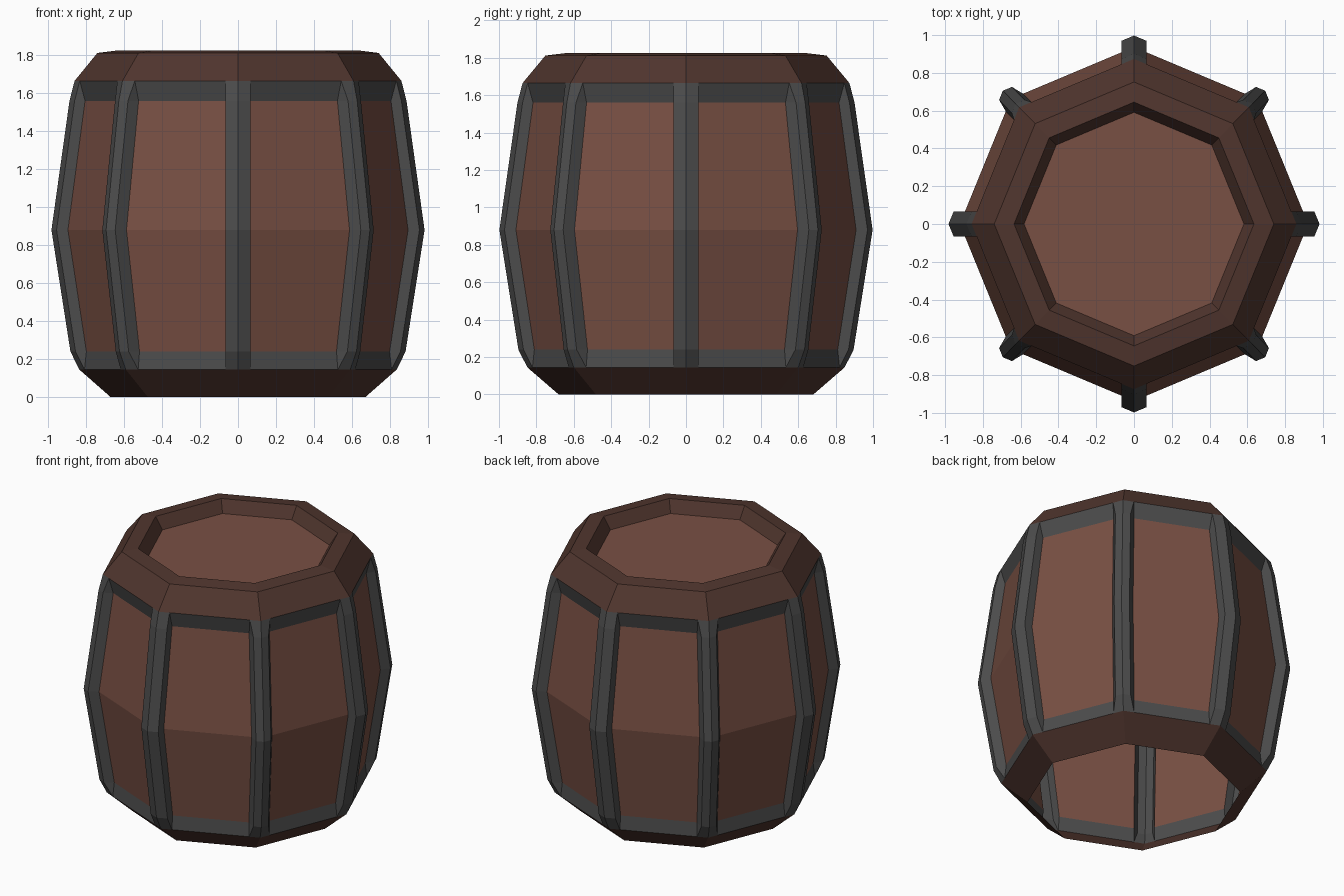
import bpy, bmesh
from math import sin, cos, tan, pi

if "Cube" in bpy.data.objects:
    bpy.data.objects.remove(bpy.data.objects["Cube"])

SIDES = 8
YS = 1.016                      # barrel is very slightly deeper than wide
SLOPE = tan(pi / SIDES)


def material(name, rgb):
    m = bpy.data.materials.new(name)
    m.diffuse_color = (*rgb, 1)
    m.use_nodes = True
    m.node_tree.nodes["Principled BSDF"].inputs["Base Color"].default_value = m.diffuse_color
    return m


WOOD = material("wood", (0.19, 0.08, 0.057))
DARK = material("dark_wood", (0.08, 0.036, 0.027))
IRON = material("iron", (0.072, 0.072, 0.072))


def pt(k, r, z, lat=0.0):
    """Point on the octagon of corner radius r, moved sideways from corner k."""
    a = 2 * pi * k / SIDES
    d = r - abs(lat) * SLOPE
    return (d * cos(a) - lat * sin(a), (d * sin(a) + lat * cos(a)) * YS, z)


def build(name, faces, mat):
    bm = bmesh.new()
    for f in faces:
        bm.faces.new([bm.verts.new(p) for p in f])
    bmesh.ops.remove_doubles(bm, verts=bm.verts, dist=1e-4)
    me = bpy.data.meshes.new(name)
    bm.to_mesh(me)
    bm.free()
    me.materials.append(mat)
    ob = bpy.data.objects.new(name, me)
    bpy.context.collection.objects.link(ob)
    return ob


def shell(profile):
    """Octagonal wall through (radius, z) pairs."""
    return [[pt(k, r0, z0), pt(k + 1, r0, z0), pt(k + 1, r1, z1), pt(k, r1, z1)]
            for (r0, z0), (r1, z1) in zip(profile, profile[1:])
            for k in range(SIDES)]


HALF = 0.065                    # half width of an upright strap
# (z, stave radius, strap radius)
ROWS = [(0.145, 0.835, 0.835), (0.24, 0.825, 0.882), (0.88, 0.922, 0.982),
        (1.56, 0.832, 0.887), (1.665, 0.86, 0.86)]


def panels(rows):
    """Wall panels between neighbouring straps."""
    return [[pt(k, r0, z0, HALF), pt(k + 1, r0, z0, -HALF),
             pt(k + 1, r1, z1, -HALF), pt(k, r1, z1, HALF)]
            for (z0, r0, _), (z1, r1, _) in zip(rows, rows[1:])
            for k in range(SIDES)]


def strap(k):
    """Raised upright strap on corner k, flush with the rims at both ends."""
    top = HALF if k % 2 == 0 else 0.048
    sections = []
    for z, base, out in ROWS:
        w = top if out > base else HALF
        sections.append([pt(k, base, z, -HALF), pt(k, out, z, -w), pt(k, out, z),
                         pt(k, out, z, w), pt(k, base, z, HALF)])
    faces = []
    for a, b in zip(sections, sections[1:]):
        for i in range(4):
            quad = []
            for p in (a[i], a[i + 1], b[i + 1], b[i]):
                if p not in quad:
                    quad.append(p)
            faces.append(quad)
    return faces


# Staves
build("staves", panels(ROWS[1:4]), WOOD)

# Iron hoops and upright straps
build("lower_hoop", panels(ROWS[:2]), IRON)
build("upper_hoop", panels(ROWS[3:]), IRON)
build("upright_straps", [f for k in range(SIDES) for f in strap(k)], IRON)

# Open bottom rim, top rim with recess wall
build("bottom_rim", shell([(0.67, 0.0), (0.835, 0.145)]), DARK)
build("top_rim", shell([(0.86, 1.665), (0.74, 1.812), (0.635, 1.825), (0.582, 1.745)]), DARK)

# Sunken lid
build("lid", [[pt(k, 0.582, 1.745) for k in range(SIDES)]], WOOD)
